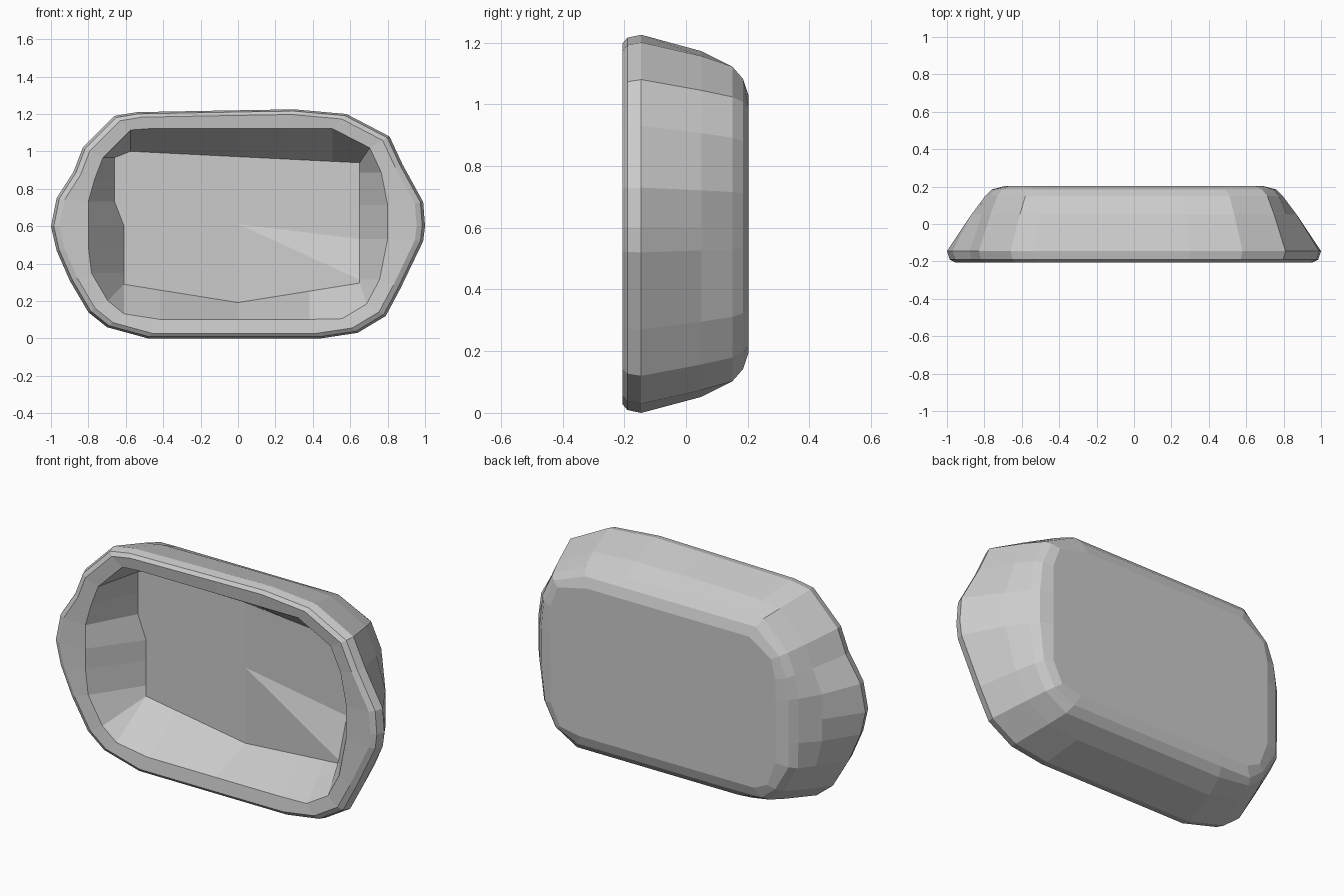
import bpy, bmesh

if "Cube" in bpy.data.objects:
    bpy.data.objects.remove(bpy.data.objects["Cube"])

CZ = 0.612
# widest outline seen from the front (x, z), counter-clockwise from the right
OUTLINE = [(1, .6), (.99, .73), (.88, .93), (.81, 1.08), (.58, 1.2), (.3, 1.225),
           (0, 1.22), (-.54, 1.21), (-.66, 1.19), (-.83, 1.02), (-.88, .89), (-.97, .75),
           (-1, .6), (-.97, .47), (-.9, .31), (-.8, .14), (-.7, .06), (-.48, 0),
           (0, 0), (.44, 0), (.64, .03), (.79, .12), (.87, .27), (.99, .52)]

bm = bmesh.new()


def clamp(v, lo, hi):
    return max(lo, min(hi, v))


def ring(y, s, lx=1, lz=CZ + .001):
    """Outline scaled by s and flattened to the half sizes lx, lz, at depth y."""
    return [bm.verts.new((clamp(x * s, -lx, lx), y,
                          CZ + clamp((z - CZ) * s, -lz, lz))) for x, z in OUTLINE]


def floor_ring():
    """Edge of the rectangular recess floor, shallower towards the lower right."""
    verts = []
    for x, z in OUTLINE:
        fx = clamp(x * .87, -.66 if z > .6 else -.61, .65)
        fz = clamp((z - CZ) * .87, -.42 + .16 * abs(fx), .36 - .05 * fx)
        y = .065 - max(0, fx) * (.17 if fz < -.1 else .06)
        verts.append(bm.verts.new((fx, y, CZ + fz)))
    return verts


def cap(verts, y):
    """Close a ring with a fan."""
    c = bm.verts.new((0, y, CZ))
    for i, a in enumerate(verts):
        bm.faces.new((a, verts[(i + 1) % len(verts)], c))


# rounded back, sloping outer wall, rounded front rim, recess
rings = [ring(.203, .80, .69, .415), ring(.185, .845, .76, .47), ring(.15, .88, .795, .51),
         ring(.05, .925, .87, .56), ring(-.145, 1), ring(-.19, .985),
         ring(-.205, .955), ring(-.195, .87, .80, .51), floor_ring()]
for r0, r1 in zip(rings, rings[1:]):
    for i in range(len(r0)):
        j = (i + 1) % len(r0)
        bm.faces.new((r0[i], r0[j], r1[j], r1[i]))
cap(rings[0], .203)
cap(rings[-1], .065)
bmesh.ops.remove_doubles(bm, verts=bm.verts, dist=.0005)
bmesh.ops.recalc_face_normals(bm, faces=bm.faces)

mesh = bpy.data.meshes.new("basin")
bm.to_mesh(mesh)
bm.free()
basin = bpy.data.objects.new("basin", mesh)
bpy.context.collection.objects.link(basin)
